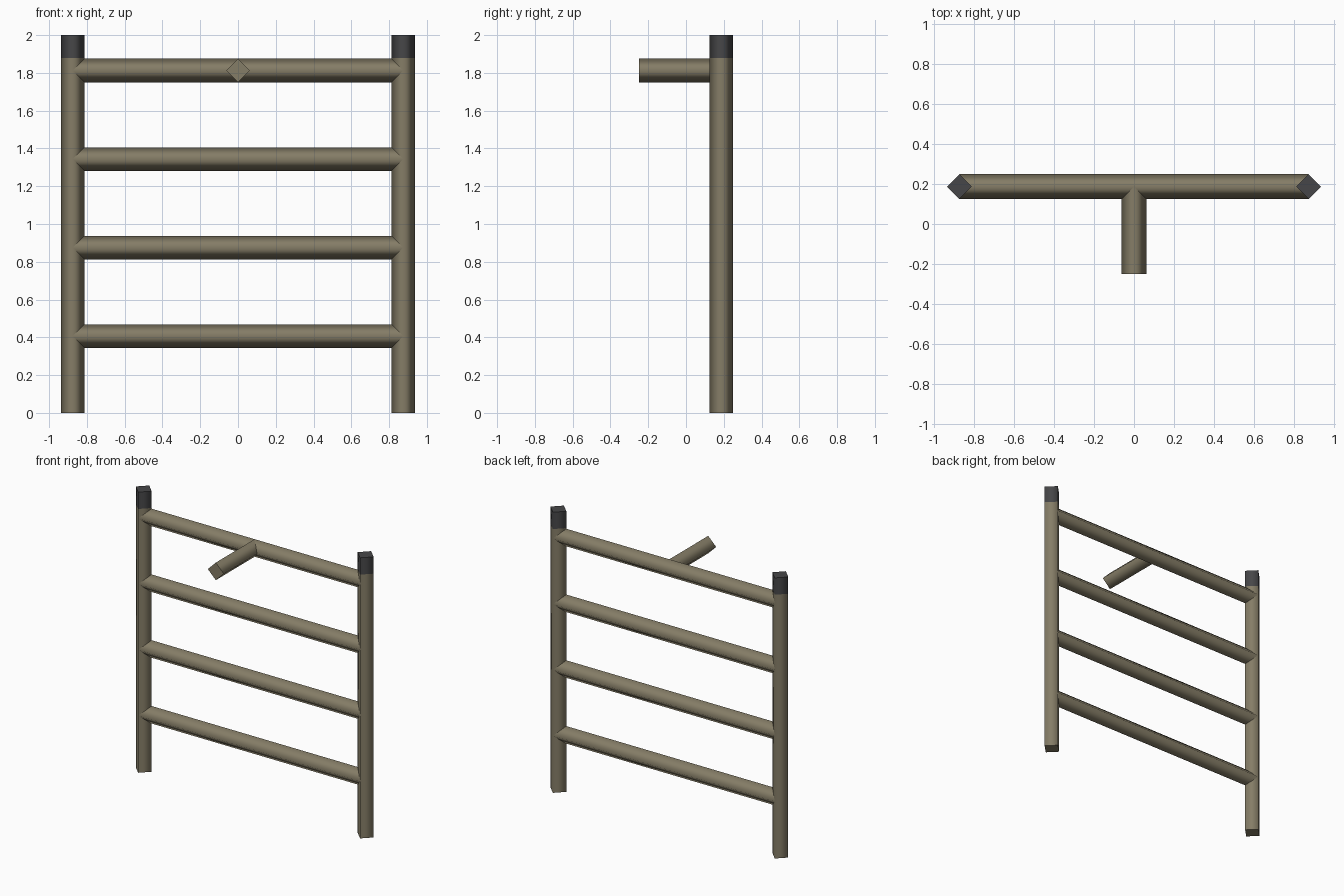
import bpy, bmesh
from mathutils import Vector

if "Cube" in bpy.data.objects:
    bpy.data.objects.remove(bpy.data.objects["Cube"])

R = 0.0625          # half-diagonal of the square timber
Y = 0.1875          # depth of the fence plane


def material(name, rgb):
    m = bpy.data.materials.new(name)
    m.diffuse_color = (*rgb, 1.0)
    m.use_nodes = True
    m.node_tree.nodes["Principled BSDF"].inputs["Base Color"].default_value = m.diffuse_color
    return m


wood = material("weathered wood", (0.235, 0.205, 0.135))
dark = material("dark cap", (0.062, 0.062, 0.065))


def bar(name, start, end, mat):
    """Four-sided bar with its edges on the axes, soft sides and crisp ends."""
    a, b = Vector(start), Vector(end)
    bm = bmesh.new()
    bmesh.ops.create_cone(bm, cap_ends=True, segments=4,
                          radius1=R, radius2=R, depth=(b - a).length)
    # put the corners exactly on the local x and y axes
    for v in bm.verts:
        if abs(abs(v.co.x) - abs(v.co.y)) < 0.01:
            x, y = v.co.x, v.co.y
            v.co.x, v.co.y = (x - y) * 0.5 ** 0.5, (x + y) * 0.5 ** 0.5
    rot = (b - a).to_track_quat('Z', 'Y').to_matrix()
    bmesh.ops.rotate(bm, verts=bm.verts, matrix=rot)
    bmesh.ops.translate(bm, verts=bm.verts, vec=(a + b) / 2)
    bm.normal_update()
    axis = (b - a).normalized()
    for f in bm.faces:
        f.smooth = abs(f.normal.dot(axis)) < 0.5
    for e in bm.edges:
        e.smooth = all(f.smooth for f in e.link_faces)
    me = bpy.data.meshes.new(name)
    bm.to_mesh(me)
    bm.free()
    me.materials.append(mat)
    ob = bpy.data.objects.new(name, me)
    bpy.context.collection.objects.link(ob)
    return ob


# Upright posts with dark tops
for side, x in (("left", -0.875), ("right", 0.875)):
    bar(f"{side}_post", (x, Y, 0), (x, Y, 1.88), wood)
    bar(f"{side}_post_cap", (x, Y, 1.88), (x, Y, 2), dark)

# Four evenly spaced rails
for i in range(4):
    z = 0.40625 + i * 0.46875
    bar(f"rail_{i + 1}", (-0.875, Y, z), (0.875, Y, z), wood)

# Handle sticking out of the top rail towards the front
bar("front_handle", (0, Y, 1.8125), (0, -0.25, 1.8125), wood)
